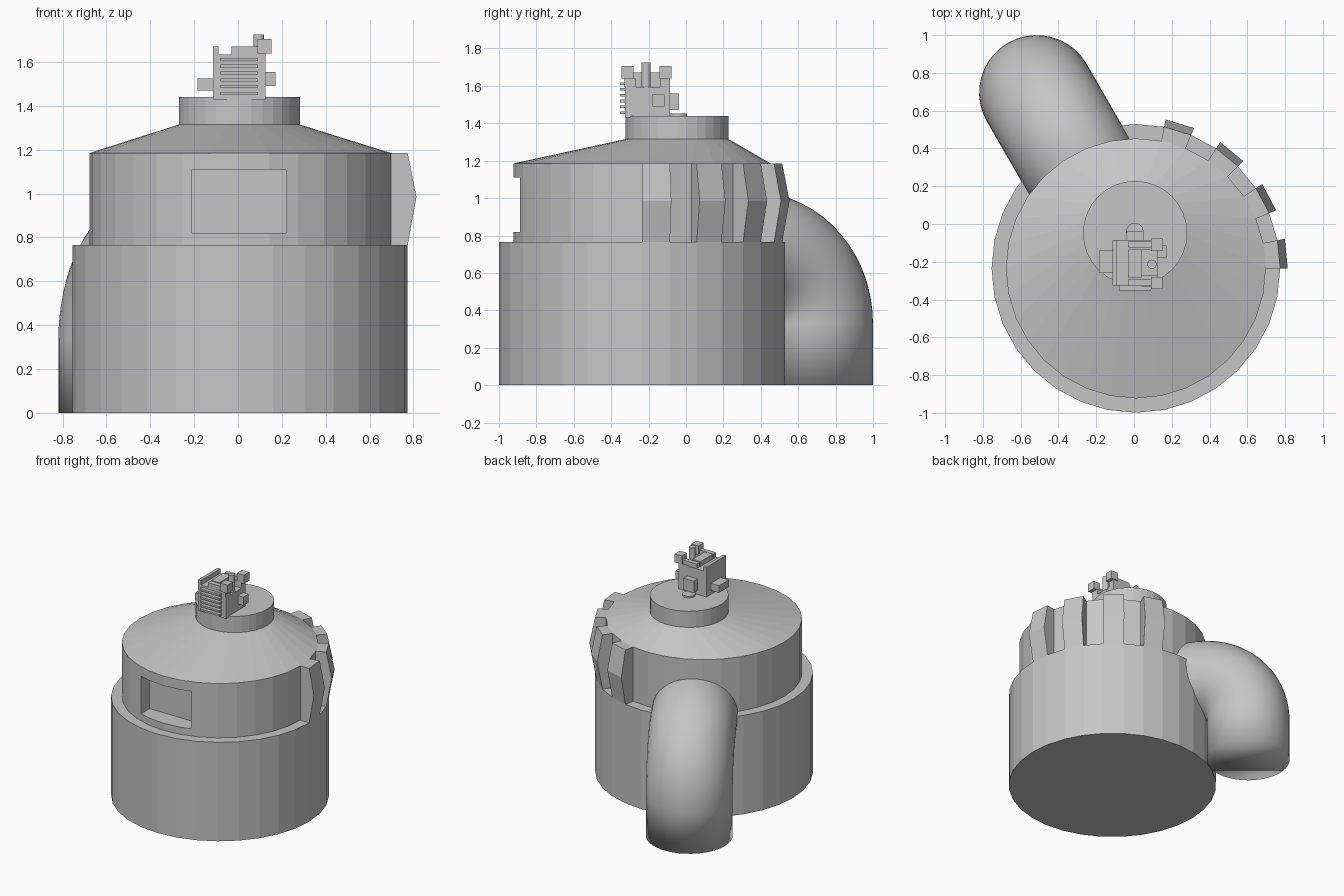
import bpy, bmesh, math
from mathutils import Vector

if "Cube" in bpy.data.objects:
    bpy.data.objects.remove(bpy.data.objects["Cube"])

GREY = bpy.data.materials.new("plain_grey")
GREY.diffuse_color = (0.56, 0.56, 0.56, 1)
GREY.use_nodes = True
GREY.node_tree.nodes["Principled BSDF"].inputs["Base Color"].default_value = GREY.diffuse_color


def loft(name, rings, smooth=False):
    """Skin a list of equal-length point rings and cap both ends."""
    bm = bmesh.new()
    loops = [[bm.verts.new(p) for p in ring] for ring in rings]
    n = len(loops[0])
    for a, b in zip(loops, loops[1:]):
        for i in range(n):
            j = (i + 1) % n
            bm.faces.new((a[i], a[j], b[j], b[i]))
    bm.faces.new(loops[0][::-1])
    bm.faces.new(loops[-1])
    bmesh.ops.recalc_face_normals(bm, faces=bm.faces)
    for f in bm.faces:
        f.smooth = smooth
    me = bpy.data.meshes.new(name)
    bm.to_mesh(me)
    bm.free()
    me.materials.append(GREY)
    ob = bpy.data.objects.new(name, me)
    bpy.context.collection.objects.link(ob)
    return ob


def circle(x, y, z, r, n=32):
    return [(x + r * math.cos(2 * math.pi * i / n),
             y + r * math.sin(2 * math.pi * i / n), z) for i in range(n)]


def box(name, x0, x1, y0, y1, z0, z1):
    return loft(name, [[(x0, y0, z), (x1, y0, z), (x1, y1, z), (x0, y1, z)]
                       for z in (z0, z1)])


CX, CY = 0.01, -0.235

# Stepped drum with an off-centre conical roof and neck
body = loft("drum_body", [
    circle(CX, CY, 0, 0.764), circle(CX, CY, 0.765, 0.764),
    circle(CX, CY, 0.765, 0.688), circle(CX, CY, 1.185, 0.688),
    circle(0.006, -0.048, 1.315, 0.276), circle(0.006, -0.048, 1.44, 0.276)])

# Recessed front window
cutter = box("window_cutter", -0.21, 0.22, -1.1, -0.78, 0.82, 1.11)
cutter.hide_render = True
mod = body.modifiers.new("window", 'BOOLEAN')
mod.operation = 'DIFFERENCE'
mod.solver = 'EXACT'
mod.object = cutter
bpy.context.view_layer.objects.active = body
bpy.ops.object.modifier_apply(modifier=mod.name)
bpy.data.objects.remove(cutter)

# Four pointed cog teeth on every other facet
for k in range(4):
    a0 = math.radians(22.5 * k)
    a1 = a0 + math.radians(11.25)
    rings = []
    for z, r in ((0.765, 0.764), (0.985, 0.804), (1.185, 0.764)):
        rings.append([(CX + q * math.cos(a), CY + q * math.sin(a), z)
                      for q, a in ((0.66, a0), (r, a0), (r, a1), (0.66, a1))])
    loft(f"cog_tooth_{k + 1}", rings)

# Elbow pipe: rises from the ground and bends into the drum
foot, d, up = Vector((-0.515, 0.695, 0)), Vector((0.5, -0.866, 0)), Vector((0, 0, 1))
side = d.cross(up)
R, RISE, PR = 0.40, 0.33, 0.305
path = [(foot, 0.0)]
for i in range(17):
    t = math.pi / 2 * i / 16
    path.append((foot + d * R * (1 - math.cos(t)) + up * (RISE + R * math.sin(t)), t))
path.append((path[-1][0] + d * 0.3, math.pi / 2))
rings = []
for c, t in path:
    out = d * math.cos(t) - up * math.sin(t)
    rings.append([c + PR * (out * math.cos(2 * math.pi * i / 40) + side * math.sin(2 * math.pi * i / 40))
                  for i in range(40)])
loft("elbow_pipe", rings, smooth=True)

# Small engine on the neck
box("engine_block", -0.115, 0.125, -0.325, -0.085, 1.43, 1.595)
box("engine_top_left", -0.115, 0.04, -0.325, -0.085, 1.595, 1.635)
box("engine_left_ridge", -0.115, -0.09, -0.325, -0.085, 1.635, 1.67)
box("engine_centre_ridge", -0.03, 0.04, -0.285, -0.135, 1.595, 1.672)
for i in range(6):
    z = 1.45 + i * 0.031
    box(f"front_fin_{i + 1}", -0.08, 0.09, -0.353, -0.32, z, z + 0.014)
for tag, y in (("front", -0.312), ("back", -0.110)):
    s = 0.032
    box(f"engine_top_{tag}", 0.04, 0.125, y - 0.018 if tag == "front" else -0.135,
        -0.27 if tag == "front" else -0.085, 1.595, 1.64)
    box(f"centre_rail_{tag}", -0.03, 0.093, y - 0.015, y + 0.02, 1.635, 1.67)
    box(f"corner_cube_{tag}", 0.09, 0.152, y - s, y + s, 1.64, 1.705)
loft("exhaust_rod", [circle(0.095, -0.213, z, 0.024, 16) for z in (1.59, 1.725)])
box("left_box", -0.185, -0.11, -0.26, -0.14, 1.47, 1.525)
box("right_box", 0.12, 0.172, -0.18, -0.115, 1.49, 1.555)
box("back_box", -0.04, 0.05, -0.09, -0.038, 1.47, 1.56)
loft("back_disc", [circle(0.004, -0.04, z, 0.046, 24) for z in (1.435, 1.452)])
